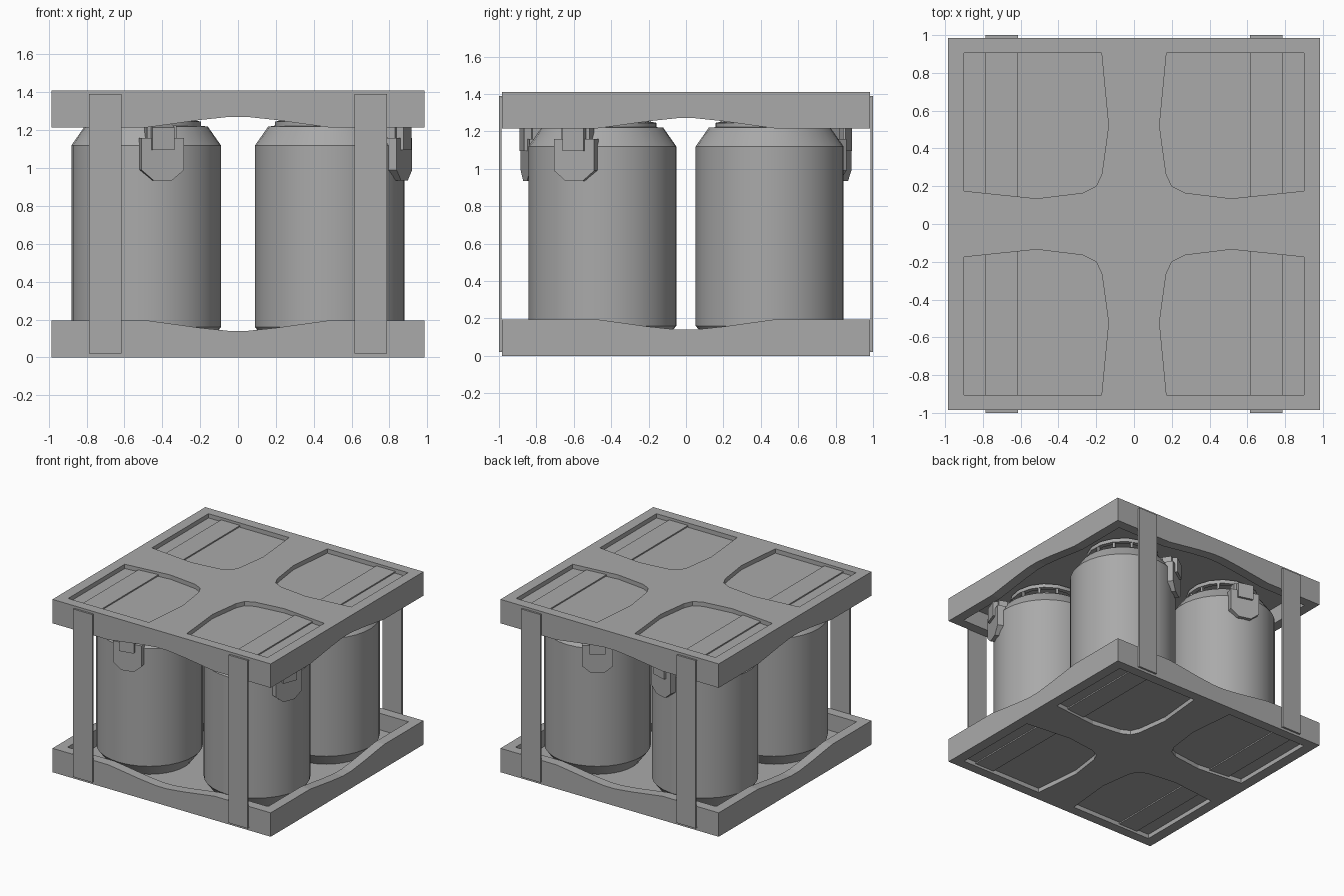
import bpy, bmesh
from math import radians, cos, sin, tau
from mathutils import Matrix, Vector

if "Cube" in bpy.data.objects:
    bpy.data.objects.remove(bpy.data.objects["Cube"])

grey = bpy.data.materials.new("plain grey")
grey.use_nodes = True
COLOUR = (0.4, 0.4, 0.4, 1)
grey.diffuse_color = COLOUR
grey.node_tree.nodes["Principled BSDF"].inputs["Base Color"].default_value = COLOUR

HEIGHT = 1.41
HALF = 0.985
INNER = 0.905


def add_object(name, bm, smooth=False):
    bmesh.ops.recalc_face_normals(bm, faces=bm.faces)
    mesh = bpy.data.meshes.new(name)
    bm.to_mesh(mesh)
    bm.free()
    mesh.materials.append(grey)
    obj = bpy.data.objects.new(name, mesh)
    bpy.context.collection.objects.link(obj)
    if smooth:
        bpy.ops.object.select_all(action='DESELECT')
        obj.select_set(True)
        bpy.context.view_layer.objects.active = obj
        bpy.ops.object.shade_smooth_by_angle(angle=radians(25))
    return obj


def prism(bm, points, start, depth):
    """Extrude a closed polygon of 3D points, moved by start, along depth."""
    face = bm.faces.new([bm.verts.new(Vector(p) + Vector(start)) for p in points])
    out = bmesh.ops.extrude_face_region(bm, geom=[face])["geom"]
    bmesh.ops.translate(bm, vec=depth,
                        verts=[g for g in out if isinstance(g, bmesh.types.BMVert)])


def box(bm, lo, hi):
    prism(bm, [(lo[0], lo[1], 0), (hi[0], lo[1], 0), (hi[0], hi[1], 0), (lo[0], hi[1], 0)],
          (0, 0, lo[2]), (0, 0, hi[2] - lo[2]))


def lathe(bm, profile, segments, closed=False):
    """Spin (radius, height) pairs about z."""
    rings = [[bm.verts.new((r * cos(tau * i / segments), r * sin(tau * i / segments), z))
              for i in range(segments)] for r, z in profile]
    pairs = list(zip(rings, rings[1:])) + ([(rings[-1], rings[0])] if closed else [])
    for a, b in pairs:
        for i in range(segments):
            j = (i + 1) % segments
            bm.faces.new((a[i], a[j], b[j], b[i]))
    if not closed:
        bm.faces.new(rings[0])
        bm.faces.new(rings[-1])


def cut(obj, bm):
    """Subtract a bmesh shape from obj."""
    cutter = add_object("cutter", bm)
    cutter.hide_render = True
    mod = obj.modifiers.new("cut", 'BOOLEAN')
    mod.operation, mod.solver, mod.object = 'DIFFERENCE', 'EXACT', cutter
    bpy.context.view_layer.update()
    done = bpy.data.meshes.new_from_object(
        obj.evaluated_get(bpy.context.evaluated_depsgraph_get()))
    obj.modifiers.clear()
    obj.data = done
    bpy.data.objects.remove(cutter)


# Bottom tray: hollow box with a sagging rim and four shallow recesses beneath
bm = bmesh.new()
box(bm, (-HALF, -HALF, 0), (HALF, HALF, 0.195))
bottom_tray = add_object("bottom_tray", bm)

bm = bmesh.new()
box(bm, (-INNER, -INNER, 0.06), (INNER, INNER, 0.5))
cut(bottom_tray, bm)

dip = [(0.48, 0.195), (0.37, 0.18), (0.2, 0.156), (0.05, 0.14)]
outline = [(0.48, 0.4)] + dip + [(-x, z) for x, z in reversed(dip)] + [(-0.48, 0.4)]
for along_x in (True, False):
    bm = bmesh.new()
    if along_x:
        prism(bm, [(0, u, z) for u, z in outline], (-1.2, 0, 0), (2.4, 0, 0))
    else:
        prism(bm, [(u, 0, z) for u, z in outline], (0, -1.2, 0), (0, 2.4, 0))
    cut(bottom_tray, bm)

recess = [(0.172, 0.905), (0.9, 0.905), (0.9, 0.175), (0.515, 0.135),
          (0.27, 0.165), (0.2, 0.2), (0.17, 0.265), (0.135, 0.52)]
bm = bmesh.new()
for sx in (1, -1):
    for sy in (1, -1):
        prism(bm, [(x * sx, y * sy, 0) for x, y in recess], (0, 0, -0.1), (0, 0, 0.135))
cut(bottom_tray, bm)

# Top tray: the same tray turned upside down
bm = bmesh.new()
bm.from_mesh(bottom_tray.data)
bmesh.ops.transform(bm, verts=bm.verts,
                    matrix=Matrix.Translation((0, 0, HEIGHT)) @ Matrix.Diagonal((1, 1, -1, 1)))
add_object("top_tray", bm)

# Two straps wrapped round the stack
for side, sx in (("left", 1), ("right", -1)):
    bm = bmesh.new()
    x0, x1 = sorted((sx * 0.615, sx * 0.787))
    for s in (1, -1):
        y0, y1 = sorted((s * 0.986, s * 1.0))
        box(bm, (x0, y0, 0.02), (x1, y1, 1.39))
    for z in (0.02, 1.38):
        box(bm, (x0, -0.986, z), (x1, 0.986, z + 0.01))
    add_object(side + "_strap", bm)


def canister(name, x, y, angle):
    place = Matrix.Translation((x, y, 0)) @ Matrix.Rotation(radians(angle), 4, 'Z')

    # Drum with sloped shoulders and a low neck
    bm = bmesh.new()
    lathe(bm, [(0.32, 0.06), (0.395, 0.16), (0.395, 1.12), (0.325, 1.22), (0.29, 1.222),
               (0.29, 1.245), (0.265, 1.25), (0.265, 1.235)], 32)
    bm.transform(place)
    add_object(name + "_drum", bm, True)

    # Ring handle on short posts
    bm = bmesh.new()
    lathe(bm, [(0.235, 1.3), (0.27, 1.3), (0.27, 1.33), (0.235, 1.33)], 16, True)
    bm.transform(place)
    add_object(name + "_ring_handle", bm, True)
    bm = bmesh.new()
    for i in range(12):
        part = bmesh.new()
        box(part, (0.245, -0.01, 1.22), (0.262, 0.01, 1.305))
        part.transform(Matrix.Rotation(tau * i / 12, 4, 'Z'))
        temp = bpy.data.meshes.new("post")
        part.to_mesh(temp)
        part.free()
        bm.from_mesh(temp)
        bpy.data.meshes.remove(temp)
    bm.transform(place)
    add_object(name + "_handle_posts", bm)

    # Latch: bevelled plate with a hooked tongue
    bm = bmesh.new()
    half = [(0.06, 1.16), (0.115, 1.16), (0.115, 0.99), (0.05, 0.935)]
    notch = [(0.06, 1.095), (-0.06, 1.095)]
    plate = half + [(-u, z) for u, z in reversed(half)] + notch[::-1]
    prism(bm, [(0, u, z) for u, z in plate], (0.36, 0, 0), (0.062, 0, 0))
    hook = [(0.3, 1.215), (0.3, 1.235), (0.36, 1.235), (0.44, 1.215),
            (0.44, 1.095), (0.385, 1.095), (0.385, 1.18)]
    prism(bm, [(r, 0, z) for r, z in hook], (0, -0.06, 0), (0, 0.12, 0))
    for s in (1, -1):
        u0, u1 = sorted((s * 0.06, s * 0.08))
        box(bm, (0.33, u0, 1.15), (0.4, u1, 1.225))
    bm.transform(place)
    add_object(name + "_latch", bm)


# Four canisters, each turned its own way
for name, sx, sy, angle in (("front_left", 1, -1, -21), ("front_right", -1, -1, -78),
                            ("back_left", 1, 1, 125), ("back_right", -1, 1, 74)):
    canister(name, sx * 0.485, sy * 0.447, angle)
